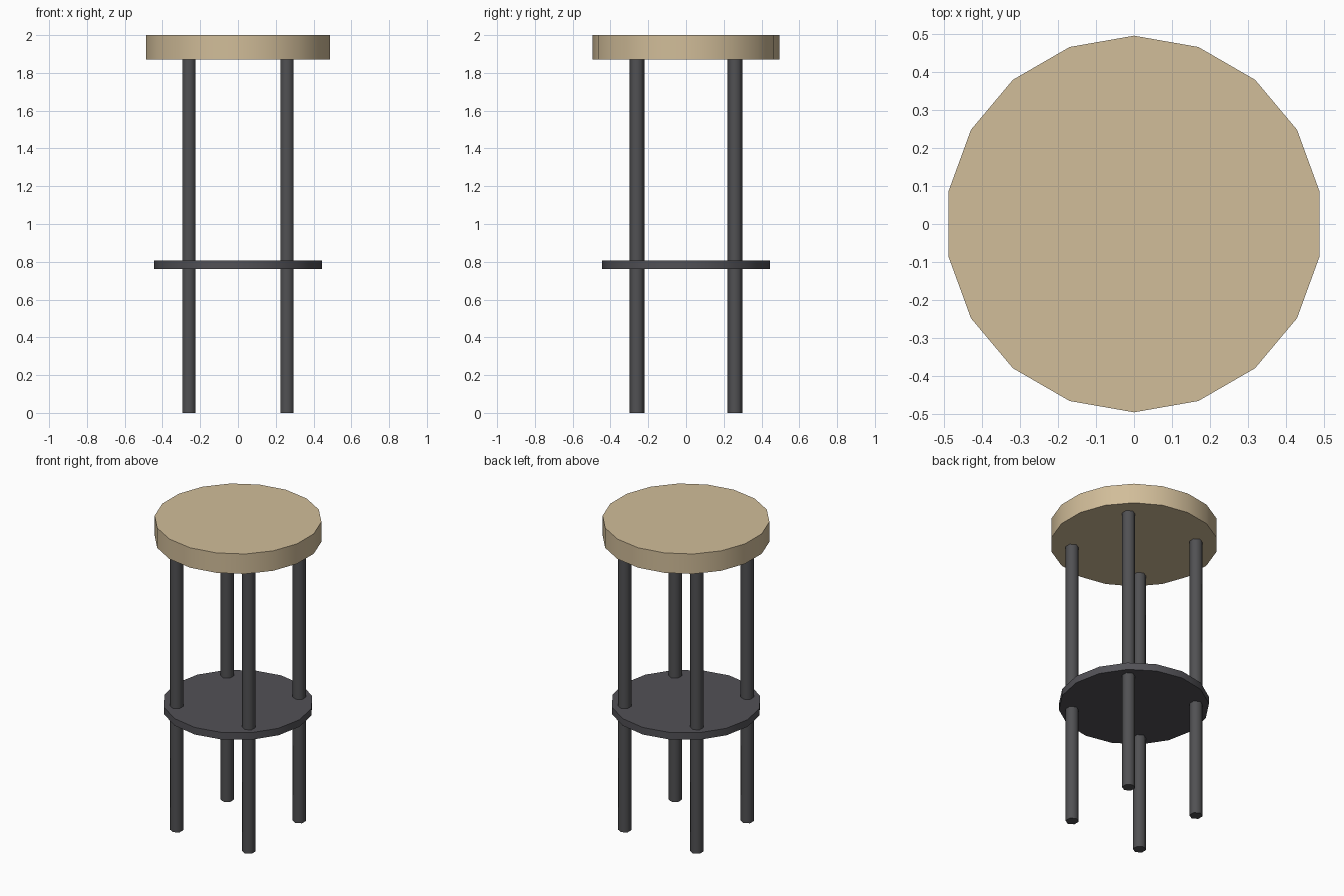
import bpy
import bmesh
import math

if "Cube" in bpy.data.objects:
    bpy.data.objects.remove(bpy.data.objects["Cube"])


def material(name, rgb):
    m = bpy.data.materials.new(name)
    m.diffuse_color = (*rgb, 1.0)
    m.use_nodes = True
    m.node_tree.nodes["Principled BSDF"].inputs["Base Color"].default_value = m.diffuse_color
    return m


wood = material("tan_wood", (0.64, 0.51, 0.32))
leg_metal = material("dark_grey_metal", (0.082, 0.082, 0.087))
rest_metal = material("dark_slate_metal", (0.085, 0.083, 0.094))


def prism(name, sides, radius, z0, z1, mat, x=0.0, y=0.0):
    """Upright prism with a corner on the +y axis, smooth sides and sharp rims."""
    bm = bmesh.new()
    angles = [math.pi / 2 + 2 * math.pi * i / sides for i in range(sides)]
    ring = [bm.verts.new((radius * math.cos(a), radius * math.sin(a), z0)) for a in angles]
    base = bm.faces.new(ring)
    top = bmesh.ops.extrude_face_region(bm, geom=[base], use_keep_orig=True)
    verts = [g for g in top["geom"] if isinstance(g, bmesh.types.BMVert)]
    bmesh.ops.translate(bm, verts=verts, vec=(0, 0, z1 - z0))
    bmesh.ops.recalc_face_normals(bm, faces=bm.faces)
    for f in bm.faces:
        f.smooth = abs(f.normal.z) < 0.5
    for e in bm.edges:
        e.smooth = all(f.smooth for f in e.link_faces)
    mesh = bpy.data.meshes.new(name)
    bm.to_mesh(mesh)
    bm.free()
    mesh.materials.append(mat)
    obj = bpy.data.objects.new(name, mesh)
    obj.location = (x, y, 0)
    bpy.context.collection.objects.link(obj)
    return obj


# Round seat
prism("seat", 18, 0.495, 1.87, 2.0, wood)

# Foot rest disc
prism("foot_rest", 16, 0.445, 0.762, 0.808, rest_metal)

# Four straight legs
for side, sx in (("left", -1), ("right", 1)):
    for end, sy in (("front", -1), ("back", 1)):
        prism(f"{end}_{side}_leg", 6, 0.04, 0.0, 1.87, leg_metal, sx * 0.26, sy * 0.26)
